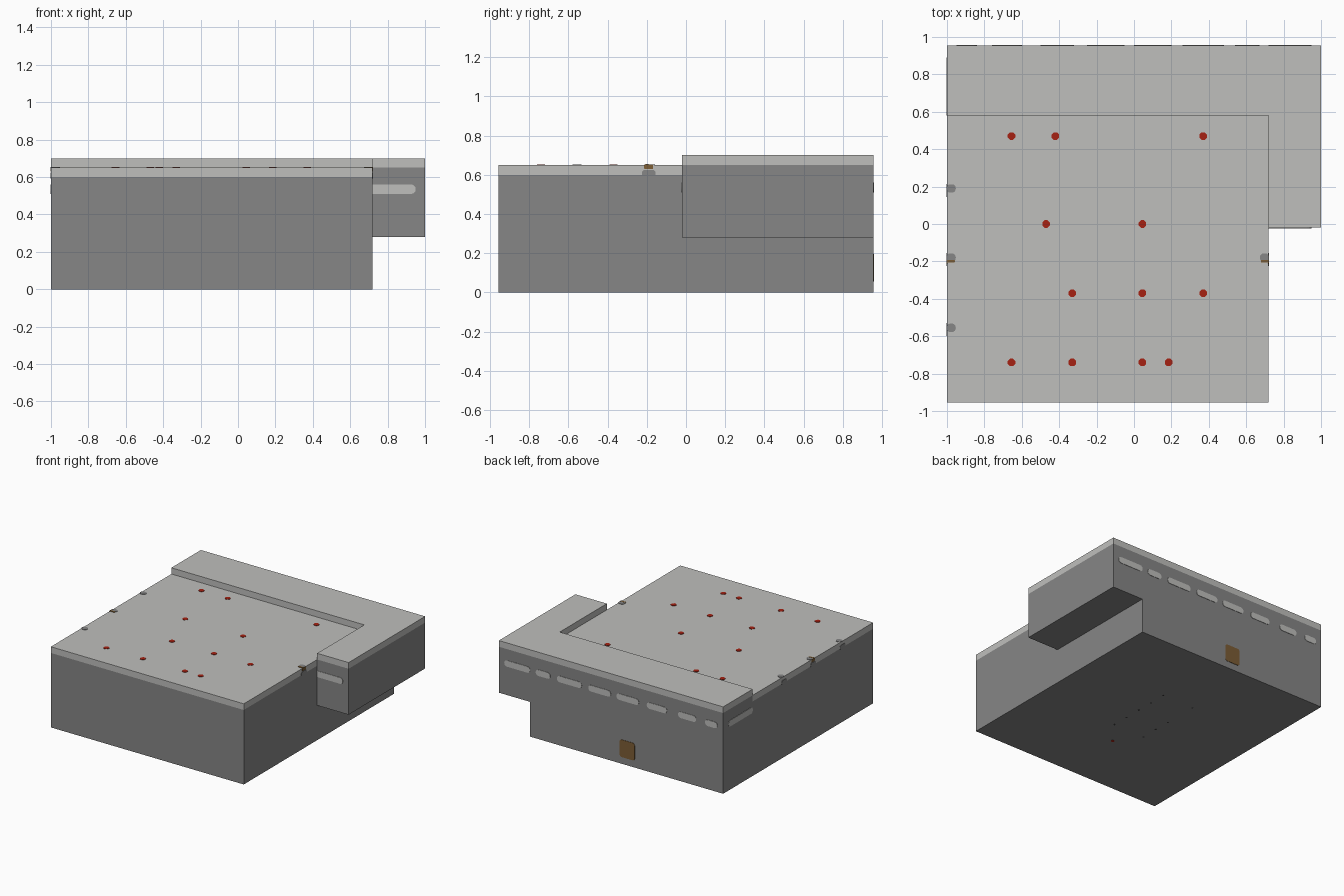
import bpy, bmesh, math
from mathutils import Matrix, Vector

cube = bpy.data.objects.get("Cube")
if cube:
    bpy.data.objects.remove(cube, do_unlink=True)


def material(name, r, g, b):
    m = bpy.data.materials.new(name)
    m.use_nodes = True
    m.diffuse_color = (r, g, b, 1)
    m.node_tree.nodes["Principled BSDF"].inputs["Base Color"].default_value = (r, g, b, 1)
    return m


LIGHT = material("light_grey", 0.52, 0.52, 0.505)
DARK = material("dark_grey", 0.24, 0.24, 0.24)
RED = material("red", 0.38, 0.015, 0.006)
BROWN = material("brown", 0.2, 0.11, 0.035)
CHARCOAL = material("charcoal", 0.05, 0.05, 0.05)


def prism(name, outline, low, high, mat, matrix=Matrix()):
    """Extrude a flat outline from low to high, then place it."""
    bm = bmesh.new()
    face = bm.faces.new([bm.verts.new((x, y, low)) for x, y in outline])
    top = bmesh.ops.extrude_face_region(bm, geom=[face])["geom"]
    verts = [v for v in top if isinstance(v, bmesh.types.BMVert)]
    bmesh.ops.translate(bm, vec=(0, 0, high - low), verts=verts)
    bmesh.ops.recalc_face_normals(bm, faces=bm.faces)
    bm.transform(matrix)
    mesh = bpy.data.meshes.new(name)
    bm.to_mesh(mesh)
    bm.free()
    mesh.materials.append(mat)
    obj = bpy.data.objects.new(name, mesh)
    bpy.context.collection.objects.link(obj)
    return obj


def box(name, x0, x1, y0, y1, z0, z1, mat):
    return prism(name, [(x0, y0), (x1, y0), (x1, y1), (x0, y1)], z0, z1, mat)


def rounded(w, h, r, steps=4):
    """Rounded rectangle outline centred on the origin."""
    pts = []
    for i, (sx, sy) in enumerate([(1, 1), (-1, 1), (-1, -1), (1, -1)]):
        for k in range(steps + 1):
            a = math.pi / 2 * (i + k / steps)
            pts.append((sx * (w / 2 - r) + r * math.cos(a), sy * (h / 2 - r) + r * math.sin(a)))
    return pts


# Plate directions: local x runs along the wall, local y is up on it
FLAT = Matrix()
ON_Y = Matrix.Rotation(math.pi / 2, 4, "X")
ON_X = Matrix.Rotation(math.pi / 2, 4, "Z") @ ON_Y


def plate(name, centre, w, h, r, mat, turn):
    place = Matrix.Translation(Vector(centre)) @ turn
    return prism(name, rounded(w, h, r), -0.003, 0.003, mat, place)


def disc(name, x, y, z, r, mat):
    pts = [(x + r * math.cos(math.pi / 4 * (k + 0.5)), y + r * math.sin(math.pi / 4 * (k + 0.5)))
           for k in range(8)]
    return prism(name, pts, z - 0.003, z + 0.003, mat)


L, R, WING, B, STEP, NOSE = -1, 0.72, 1, 0.955, 0.58, -0.02

# Building masses
box("main_body", L, R, -B, B, 0, 0.6, DARK)
box("rear_upper_wall", L, R, STEP, B, 0.6, 0.65, DARK)
box("main_roof", L, R, -B, STEP, 0.6, 0.65, LIGHT)
box("side_wing", R, WING, NOSE, B, 0.28, 0.65, DARK)
prism("raised_roof", [(L, STEP), (R, STEP), (R, NOSE), (WING, NOSE), (WING, B), (L, B)],
      0.65, 0.7, LIGHT)

# Window slots along the back wall
SLOTS = [(0.72, 0.95), (0.54, 0.67), (0.26, 0.48), (0, 0.2),
         (-0.25, -0.05), (-0.5, -0.32), (-0.76, -0.6), (-0.95, -0.84)]
for a, b in SLOTS:
    plate("back_window", ((a + b) / 2, B, 0.535), b - a, 0.05, 0.024, LIGHT, ON_Y)

# Windows on the wing front and on the right-hand wall
plate("wing_window", (0.78, NOSE, 0.535), 0.34, 0.05, 0.024, LIGHT, ON_Y)
plate("side_window", (L, 0.735, 0.535), 0.31, 0.05, 0.024, LIGHT, ON_X)

# Back door
plate("back_door", (-0.145, B, 0.125), 0.135, 0.14, 0.02, BROWN, ON_Y)

# Red roof lamps
LAMPS = {0.47: (-0.655, -0.42, 0.37), 0: (-0.47, 0.045),
         -0.37: (-0.33, 0.045, 0.37), -0.74: (-0.655, -0.33, 0.045, 0.185)}
for y, row in LAMPS.items():
    for x in row:
        disc("roof_lamp", x, y, 0.65, 0.022, RED)

# Drain marks on the roof edge
for edge, side, y in [(L, 1, 0.19), (L, 1, -0.18), (L, 1, -0.555), (R, -1, -0.18)]:
    plate("roof_drain", (edge + side * 0.022, y, 0.65), 0.05, 0.045, 0.02, DARK, FLAT)
    plate("drain_outlet", (edge, y - 0.01, 0.608), 0.07, 0.034, 0.016, DARK, ON_X)
    if y == -0.18:
        plate("drain_cap", (edge, y - 0.01, 0.641), 0.046, 0.024, 0.004, BROWN, ON_X)
        plate("drain_lip", (edge + side * 0.022, y - 0.019, 0.651), 0.04, 0.015, 0.004, BROWN, FLAT)

# Small fixings on the underside
for i in range(5):
    disc("base_fixing", 0, 0.335 - 0.14 * i, 0, 0.008, CHARCOAL)
    if i != 1:
        disc("base_fixing", -0.28, 0.335 - 0.14 * i, 0, 0.008, CHARCOAL)
disc("base_lamp", -0.145, -0.418, 0, 0.014, RED)

# Rest everything exactly on the ground
for obj in bpy.context.collection.objects:
    if obj.name.startswith("base_"):
        for v in obj.data.vertices:
            v.co.z = max(v.co.z, -0.001)
